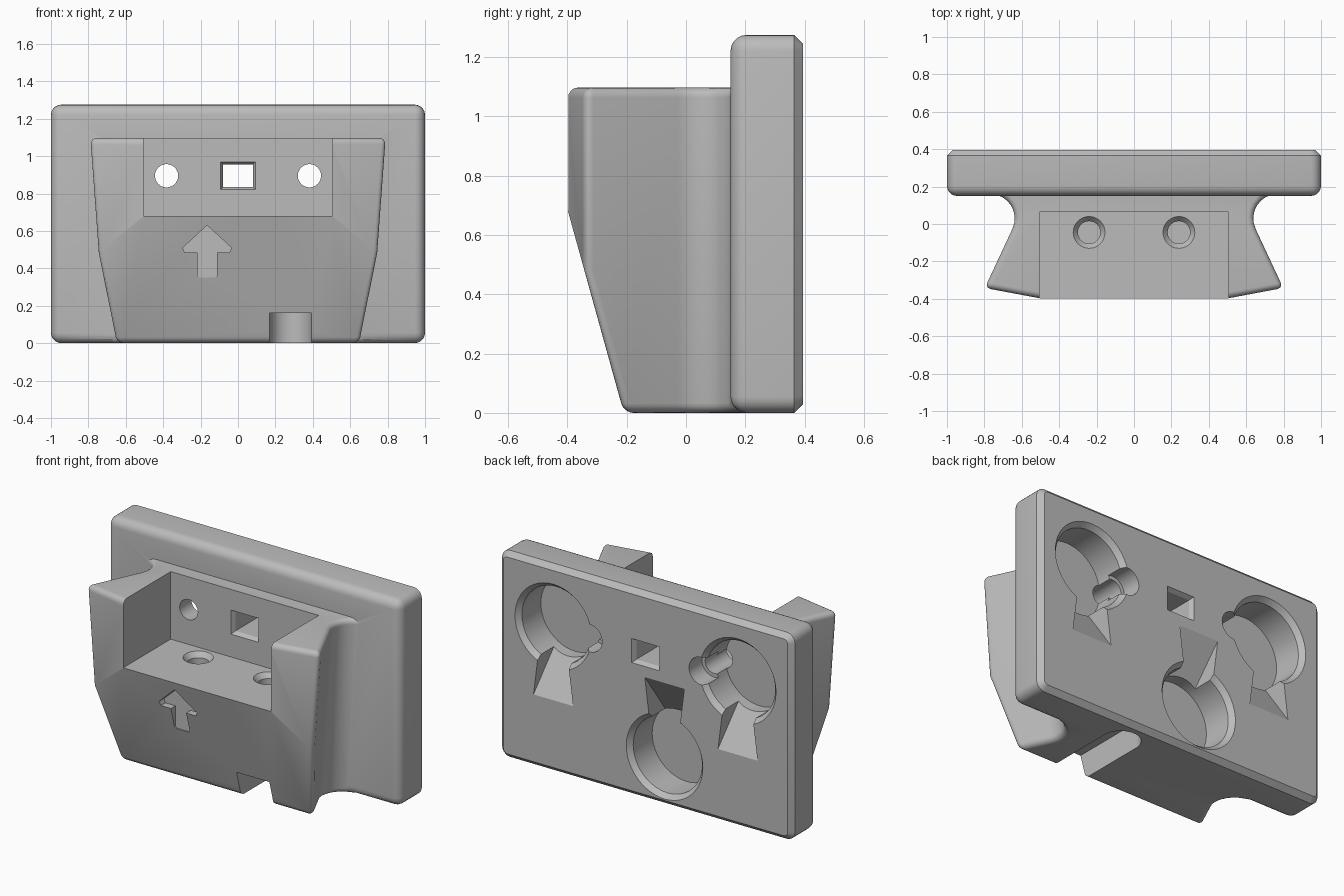
import bpy, bmesh, math
from mathutils import Matrix, Vector

cube = bpy.data.objects.get("Cube")
if cube:
    bpy.data.objects.remove(cube, do_unlink=True)

grey = bpy.data.materials.new("plain_grey")
grey.use_nodes = True
colour = (0.5, 0.5, 0.5, 1)
grey.diffuse_color = colour
grey.node_tree.nodes["Principled BSDF"].inputs["Base Color"].default_value = colour


def finish(name, bm):
    bmesh.ops.recalc_face_normals(bm, faces=bm.faces)
    mesh = bpy.data.meshes.new(name)
    bm.to_mesh(mesh)
    bm.free()
    mesh.materials.append(grey)
    obj = bpy.data.objects.new(name, mesh)
    bpy.context.collection.objects.link(obj)
    return obj


def hull(name, points):
    bm = bmesh.new()
    verts = [bm.verts.new(p) for p in points]
    bmesh.ops.convex_hull(bm, input=verts)
    return finish(name, bm)


def box(name, x0, x1, y0, y1, z0, z1):
    return hull(name, [(x, y, z) for x in (x0, x1) for y in (y0, y1) for z in (z0, z1)])


def round_bar(name, start, end, r_start, r_end):
    # Cylinder or cone between two points
    a, b = Vector(start), Vector(end)
    turn = (b - a).to_track_quat('Z', 'Y').to_matrix().to_4x4()
    bm = bmesh.new()
    bmesh.ops.create_cone(bm, cap_ends=True, segments=48, radius1=r_start, radius2=r_end,
                          depth=(b - a).length, matrix=Matrix.Translation((a + b) / 2) @ turn)
    return finish(name, bm)


def loft(name, lower, upper):
    bm = bmesh.new()
    a = [bm.verts.new(p) for p in lower]
    b = [bm.verts.new(p) for p in upper]
    n = len(a)
    bm.faces.new(a)
    bm.faces.new(b)
    for i in range(n):
        bm.faces.new((a[i], a[(i + 1) % n], b[(i + 1) % n], b[i]))
    bmesh.ops.recalc_face_normals(bm, faces=bm.faces)
    return bm


def combine(target, tool, operation='DIFFERENCE'):
    mod = target.modifiers.new(tool.name, 'BOOLEAN')
    mod.operation, mod.solver, mod.object = operation, 'EXACT', tool
    bpy.context.view_layer.objects.active = target
    bpy.ops.object.modifier_apply(modifier=mod.name)
    bpy.data.objects.remove(tool, do_unlink=True)


FRONT, BACK, TOP, BLOCK_TOP = 0.15, 0.395, 1.275, 1.097

# Back plate: rounded at the front and corners, chamfered at the back
bm = bmesh.new()
bmesh.ops.create_cube(bm, size=1)
for v in bm.verts:
    v.co = (v.co.x * 2, (FRONT + BACK) / 2 + v.co.y * (BACK - FRONT), (v.co.z + 0.5) * TOP)
is_back = lambda e: all(v.co.y > BACK - 0.001 for v in e.verts)
bmesh.ops.bevel(bm, geom=[e for e in bm.edges if not is_back(e)], offset=0.055,
                segments=5, profile=0.5, affect='EDGES')
bmesh.ops.bevel(bm, geom=[e for e in bm.edges if is_back(e)], offset=0.03,
                segments=1, affect='EDGES')
holder = finish("wall_holder", bm)

# Front block: dovetail outline that narrows downwards, with a sloped lower front
half = [(0.5, -0.398), (0.8, -0.342)]
for i in range(9):
    a = math.radians(206 - i * 116 / 8)
    half.append((0.77 + 0.13 * math.cos(a), 0.03 + 0.13 * math.sin(a)))
half.append((0.77, 0.25))


def outline(z):
    inset = 0.073 * (BLOCK_TOP - z)
    right = [(x - (inset if i else 0), y, z) for i, (x, y) in enumerate(half)]
    return right + [(-x, y, z) for x, y, z in reversed(right)]


bm = loft("front_block", outline(0), outline(BLOCK_TOP))
bmesh.ops.bisect_plane(bm, geom=bm.verts[:] + bm.edges[:] + bm.faces[:],
                       plane_co=(0, -0.398, 0.68), plane_no=(0, -1, -0.277), clear_outer=True)
bmesh.ops.holes_fill(bm, edges=[e for e in bm.edges if e.is_boundary], sides=0)
bmesh.ops.recalc_face_normals(bm, faces=bm.faces)
sharp = [e for e in bm.edges if len(e.link_faces) == 2 and e.calc_face_angle() > 0.6
         and not all(v.co.y > 0.2 for v in e.verts)]
bmesh.ops.bevel(bm, geom=sharp, offset=0.042, segments=5, profile=0.5, affect='EDGES',
                clamp_overlap=True)
combine(holder, finish("front_block", bm), 'UNION')

# Open pocket with two countersunk floor holes
combine(holder, box("pocket", -0.505, 0.505, -0.6, 0.065, 0.68, 1.2))
for x in (-0.24, 0.24):
    combine(holder, round_bar("floor_hole", (x, -0.045, 0.42), (x, -0.045, 0.75), 0.06, 0.06))
    combine(holder, round_bar("countersink", (x, -0.045, 0.65), (x, -0.045, 0.69), 0.06, 0.0933))

# Keyhole recesses in the back: round pocket, chamfered rim and flared ramp
for x, z, way in ((0.63, 0.9, -1), (-0.63, 0.9, -1), (-0.13, 0.3, 1)):
    combine(holder, round_bar("keyhole_recess", (x, 0.18, z), (x, 0.45, z), 0.235, 0.235))
    combine(holder, round_bar("keyhole_rim", (x, 0.365, z), (x, 0.405, z), 0.235, 0.27))
    ramp = []
    for s in (-1, 1):
        ramp += [(x + s * 0.135, 0.395, z + way * 0.455), (x + s * 0.135, 0.45, z + way * 0.455),
                 (x + s * 0.1, 0.45, z + way * 0.18), (x + s * 0.1, 0.22, z + way * 0.18)]
    combine(holder, hull("keyhole_ramp", ramp))

# Round and square holes through the pocket wall
for x in (-0.382, 0.382):
    combine(holder, round_bar("through_hole", (x, -0.2, 0.895), (x, 0.5, 0.895), 0.062, 0.062))
    combine(holder, round_bar("wide_hole", (x, 0.27, 0.895), (x, 0.5, 0.895), 0.085, 0.085))
combine(holder, box("square_hole", -0.08, 0.08, 0, 0.5, 0.835, 0.955))
for y0, y1 in ((0.09, 0.06), (0.37, 0.4)):
    flare = [(sx * (0.08 + g), y, 0.895 + sz * (0.06 + g))
             for y, g in ((y0, 0), (y1, 0.017)) for sx in (-1, 1) for sz in (-1, 1)]
    combine(holder, hull("square_rim", flare))

# Round-ended slot under the block
combine(holder, box("slot", 0.168, 0.392, -0.5, 0.22, -0.1, 0.16))
combine(holder, round_bar("slot_end", (0.28, 0.22, -0.1), (0.28, 0.22, 0.161), 0.112, 0.112))

# Sunken arrow with an upright floor
arrow = [(0, 0.63), (0.13, 0.51), (0.12, 0.485), (0.052, 0.485), (0.052, 0.36), (0.042, 0.35)]
shape = arrow + [(-x, z) for x, z in reversed(arrow[1:])]
layer = lambda y: [(x - 0.165, y, z) for x, z in shape]
combine(holder, finish("arrow", loft("arrow", layer(-0.6), layer(-0.3))))

bpy.ops.object.select_all(action='DESELECT')
holder.select_set(True)
bpy.context.view_layer.objects.active = holder
bpy.ops.object.shade_smooth_by_angle(angle=math.radians(28))
